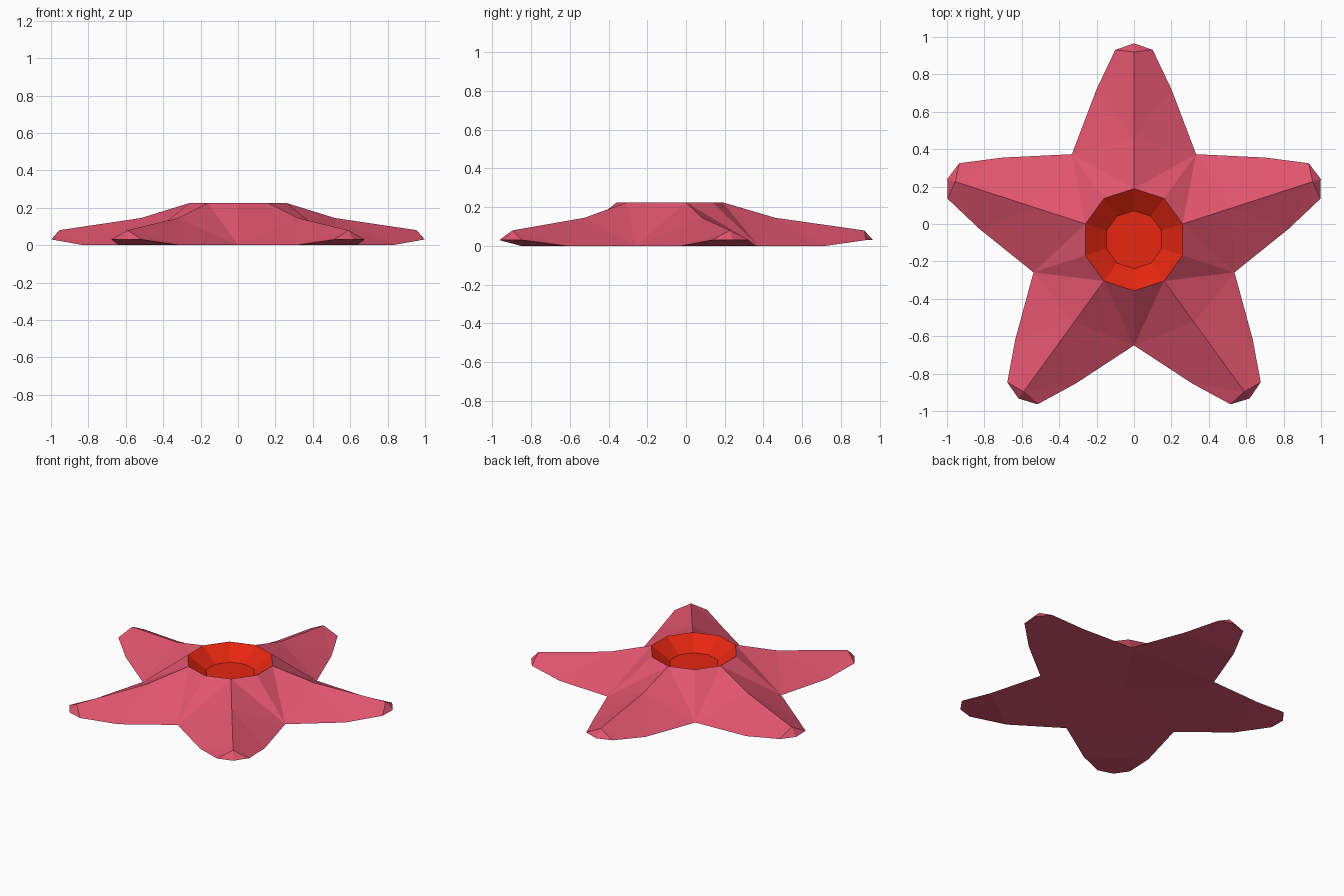
import bpy, bmesh, math

cube = bpy.data.objects.get("Cube")
if cube:
    bpy.data.objects.remove(cube, do_unlink=True)

ARMS = 5
CENTRE_Y = -0.084
RIM_R, RIM_Z = 0.273, 0.225
FLOOR_R, FLOOR_Z = 0.155, 0.14


def material(name, colour):
    m = bpy.data.materials.new(name)
    m.use_nodes = True
    m.diffuse_color = colour
    bsdf = next(n for n in m.node_tree.nodes if n.type == 'BSDF_PRINCIPLED')
    bsdf.inputs["Base Color"].default_value = colour
    bsdf.inputs["Roughness"].default_value = 0.8
    return m


bm = bmesh.new()


def point(angle, along, side, z):
    """Vertex placed along an arm direction, with a sideways offset."""
    c, s = math.cos(angle), math.sin(angle)
    return bm.verts.new((along * c - side * s, along * s + side * c + CENTRE_Y, z))


def face(*verts, mat=0):
    bm.faces.new(verts).material_index = mat


# Ten-sided rim and bowl floor; even corners meet arm ridges, odd ones the valleys
angles = [math.pi / 2 + i * math.pi / ARMS for i in range(2 * ARMS)]
rim = [point(a, RIM_R, 0, RIM_Z) for a in angles]
floor = [point(a, FLOOR_R, 0, FLOOR_Z) for a in angles]
valleys = [point(a, 0.565, 0, 0) for a in angles[1::2]]
under = bm.verts.new((0, CENTRE_Y, 0.02))

# Central bowl
for i in range(2 * ARMS):
    j = (i + 1) % (2 * ARMS)
    face(rim[i], rim[j], floor[j], floor[i], mat=1)
face(*floor, mat=1)

# Arms: ridged on top, nearly flat below, with a blunt faceted tip
for k in range(ARMS):
    a = angles[2 * k]
    hump = point(a, 0.545, 0, 0.145)
    ridge_end = point(a, 1.004, 0, 0.08)
    tip = point(a, 1.05, 0, 0.03)
    sides = []
    for s, valley, rim_valley in ((1, valleys[k], rim[2 * k + 1]),
                                  (-1, valleys[k - 1], rim[2 * k - 1])):
        mid = point(a, 0.805, 0.2 * s, 0)
        end = point(a, 1.015, 0.1 * s, 0.03)
        face(rim[2 * k], rim_valley, valley)
        face(rim[2 * k], valley, hump)
        face(hump, valley, mid)
        face(hump, mid, ridge_end)
        face(mid, end, ridge_end)
        face(ridge_end, end, tip)
        sides.append((valley, mid, end))
    (v1, m1, e1), (v2, m2, e2) = sides
    # Underside
    face(under, v1, v2)
    face(v1, m1, m2, v2)
    face(m1, e1, e2, m2)
    face(e1, tip, e2)

bmesh.ops.recalc_face_normals(bm, faces=bm.faces)
mesh = bpy.data.meshes.new("starfish_body")
bm.to_mesh(mesh)
bm.free()
mesh.materials.append(material("coral pink", (0.75, 0.09, 0.155, 1)))
mesh.materials.append(material("bright red", (0.78, 0.02, 0.005, 1)))
body = bpy.data.objects.new("starfish_body", mesh)
bpy.context.collection.objects.link(body)
